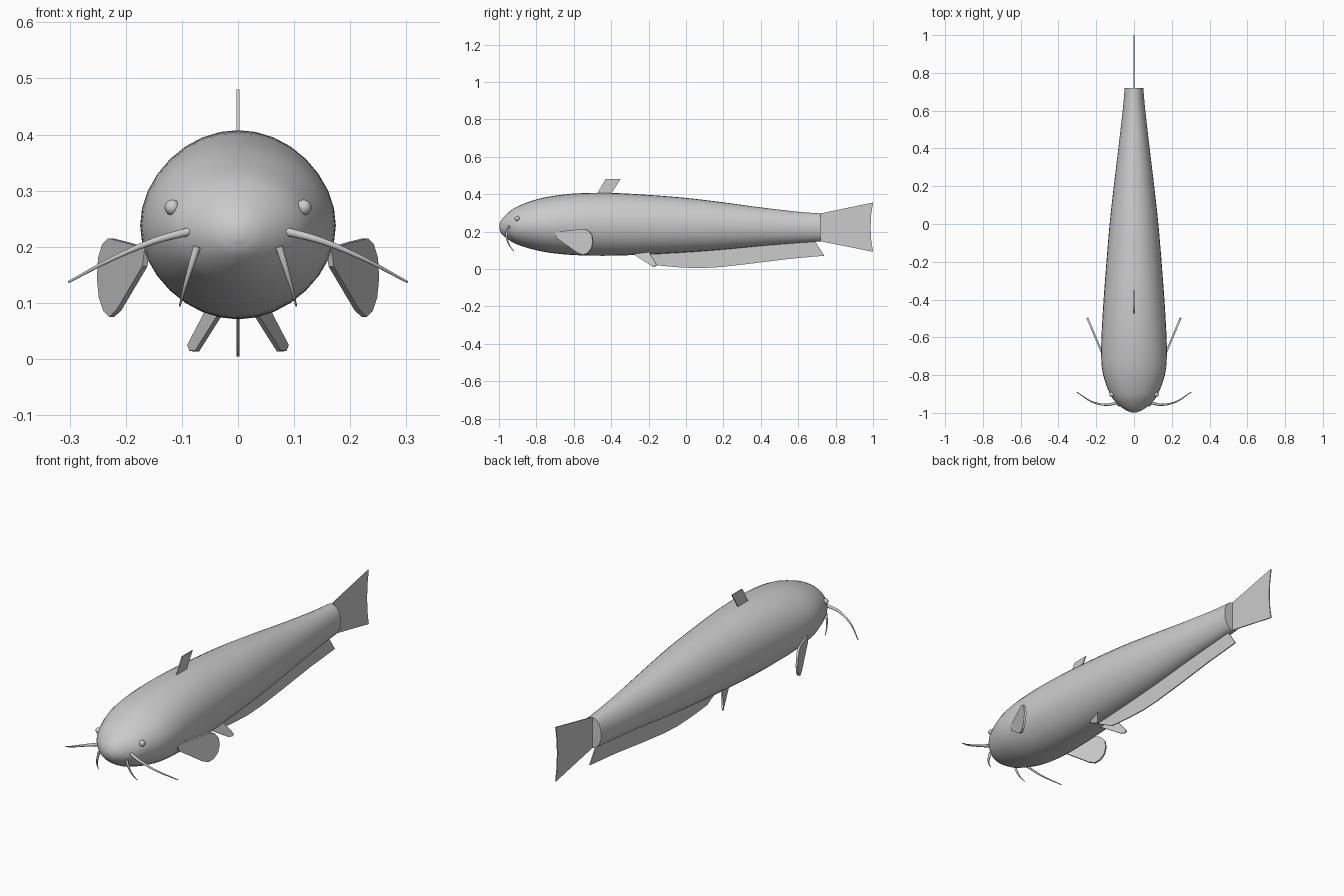
import bpy, bmesh, math
from mathutils import Vector

cube = bpy.data.objects.get("Cube")
if cube:
    bpy.data.objects.remove(cube)

grey = bpy.data.materials.new("plain_grey")
grey.use_nodes = True
grey.diffuse_color = (0.6, 0.6, 0.6, 1)
grey.node_tree.nodes["Principled BSDF"].inputs["Base Color"].default_value = (0.6, 0.6, 0.6, 1)


def finish(name, bm, smooth=True, mirrored=False, thickness=0):
    """Turn a bmesh into a named object with its modifiers."""
    bmesh.ops.recalc_face_normals(bm, faces=bm.faces)
    mesh = bpy.data.meshes.new(name)
    bm.to_mesh(mesh)
    bm.free()
    mesh.materials.append(grey)
    obj = bpy.data.objects.new(name, mesh)
    bpy.context.collection.objects.link(obj)
    if smooth:
        bpy.ops.object.select_all(action='DESELECT')
        obj.select_set(True)
        bpy.context.view_layer.objects.active = obj
        bpy.ops.object.shade_smooth_by_angle(angle=math.radians(40))
    if thickness:
        solid = obj.modifiers.new("thickness", 'SOLIDIFY')
        solid.thickness = thickness
        solid.offset = 0
    if mirrored:
        obj.modifiers.new("mirror", 'MIRROR')
    return obj


def spline(points, steps):
    """Smooth interpolation through tuples of any length."""
    pts = [Vector(p) for p in points]
    pts = [2 * pts[0] - pts[1]] + pts + [2 * pts[-1] - pts[-2]]
    out = []
    for a, b, c, d in zip(pts, pts[1:], pts[2:], pts[3:]):
        for i in range(steps):
            t = i / steps
            out.append(0.5 * (2 * b + (c - a) * t + (2 * a - 5 * b + 4 * c - d) * t ** 2
                              + (3 * b - a - 3 * c + d) * t ** 3))
    return out + [pts[-2]]


def loft(bm, rings):
    """Skin a list of equal rings and cap both ends."""
    loops = [[bm.verts.new(p) for p in ring] for ring in rings]
    n = len(loops[0])
    for a, b in zip(loops, loops[1:]):
        for i in range(n):
            j = (i + 1) % n
            bm.faces.new((a[i], a[j], b[j], b[i]))
    bm.faces.new(loops[0])
    bm.faces.new(loops[-1])


# Body: y, half width, top, bottom
stations = [
    (-0.998, 0.012, 0.237, 0.213), (-0.985, 0.045, 0.266, 0.187),
    (-0.95, 0.09, 0.302, 0.157), (-0.9, 0.127, 0.335, 0.13),
    (-0.8, 0.163, 0.372, 0.1), (-0.7, 0.174, 0.392, 0.083),
    (-0.57, 0.171, 0.405, 0.073), (-0.4, 0.161, 0.407, 0.071),
    (-0.2, 0.146, 0.396, 0.078), (0, 0.129, 0.38, 0.089),
    (0.2, 0.107, 0.356, 0.104), (0.4, 0.083, 0.329, 0.123),
    (0.6, 0.06, 0.306, 0.139), (0.72, 0.049, 0.297, 0.147)]
SIDES = 32
rings = []
for y, w, top, low in spline(stations, 4):
    angles = [math.tau * i / SIDES for i in range(SIDES)]
    rings.append([(w * math.cos(a), y, (top + low) / 2 + (top - low) / 2 * math.sin(a))
                  for a in angles])
bm = bmesh.new()
loft(bm, rings)
finish("body", bm)


# Fins: thin sheets from outlines
def fin(name, outline, thickness=0.005, mirrored=False):
    bm = bmesh.new()
    bm.faces.new([bm.verts.new(p) for p in outline])
    finish(name, bm, False, mirrored, thickness)


def upright(outline):
    return [(0, y, z) for y, z in outline]


fin("tail_fin", upright([(0.71, 0.295), (1, 0.355), (0.99, 0.29), (0.987, 0.222),
                         (0.99, 0.155), (1, 0.092), (0.71, 0.15)]))
fin("dorsal_fin", upright([(-0.48, 0.395), (-0.43, 0.48), (-0.35, 0.48), (-0.405, 0.395)]))
fin("anal_fin", upright([(-0.28, 0.085), (-0.16, 0.02), (-0.04, 0.009), (0.07, 0.004),
                         (0.18, 0.01), (0.35, 0.029), (0.55, 0.054), (0.74, 0.071),
                         (0.685, 0.155), (0.4, 0.135), (0.1, 0.107), (-0.1, 0.094)]))
pectoral = [(-0.7, 0.197), (-0.62, 0.207), (-0.545, 0.215), (-0.52, 0.205), (-0.502, 0.18),
            (-0.497, 0.145), (-0.505, 0.11), (-0.525, 0.085), (-0.55, 0.075),
            (-0.58, 0.087), (-0.69, 0.165)]
fin("pectoral_fins", [(0.247 + 0.42 * (y + 0.497), y, z) for y, z in pectoral], 0.01, True)
fin("pelvic_fins", [(0.025, -0.3, 0.09), (0.073, -0.18, 0.014), (0.083, -0.163, 0.014),
                    (0.087, -0.157, 0.024), (0.05, -0.2, 0.095)], 0.008, True)


# Barbels: tapered tubes along smooth paths
def barbel(name, path, r0, r1):
    pts = spline(path, 5)
    rings = []
    for i, p in enumerate(pts):
        along = (pts[min(i + 1, len(pts) - 1)] - pts[max(i - 1, 0)]).normalized()
        u = along.cross(Vector((0, 1, 0.3))).normalized()
        v = along.cross(u)
        r = r0 + (r1 - r0) * i / (len(pts) - 1)
        rings.append([p + r * (u * math.cos(a) + v * math.sin(a))
                      for a in (math.tau * k / 10 for k in range(10))])
    bm = bmesh.new()
    loft(bm, rings)
    finish(name, bm, True, True)


barbel("long_barbels", [(0.083, -0.945, 0.228), (0.15, -0.957, 0.21),
                        (0.225, -0.94, 0.178), (0.302, -0.89, 0.137)], 0.008, 0.002)
barbel("short_barbels", [(0.073, -0.96, 0.2), (0.084, -0.958, 0.165),
                         (0.095, -0.945, 0.128), (0.104, -0.92, 0.094)], 0.007, 0.0015)

# Eyes
bm = bmesh.new()
bmesh.ops.create_uvsphere(bm, u_segments=16, v_segments=10, radius=0.014)
bmesh.ops.translate(bm, vec=(0.117, -0.902, 0.27), verts=bm.verts)
finish("eyes", bm, True, True)
